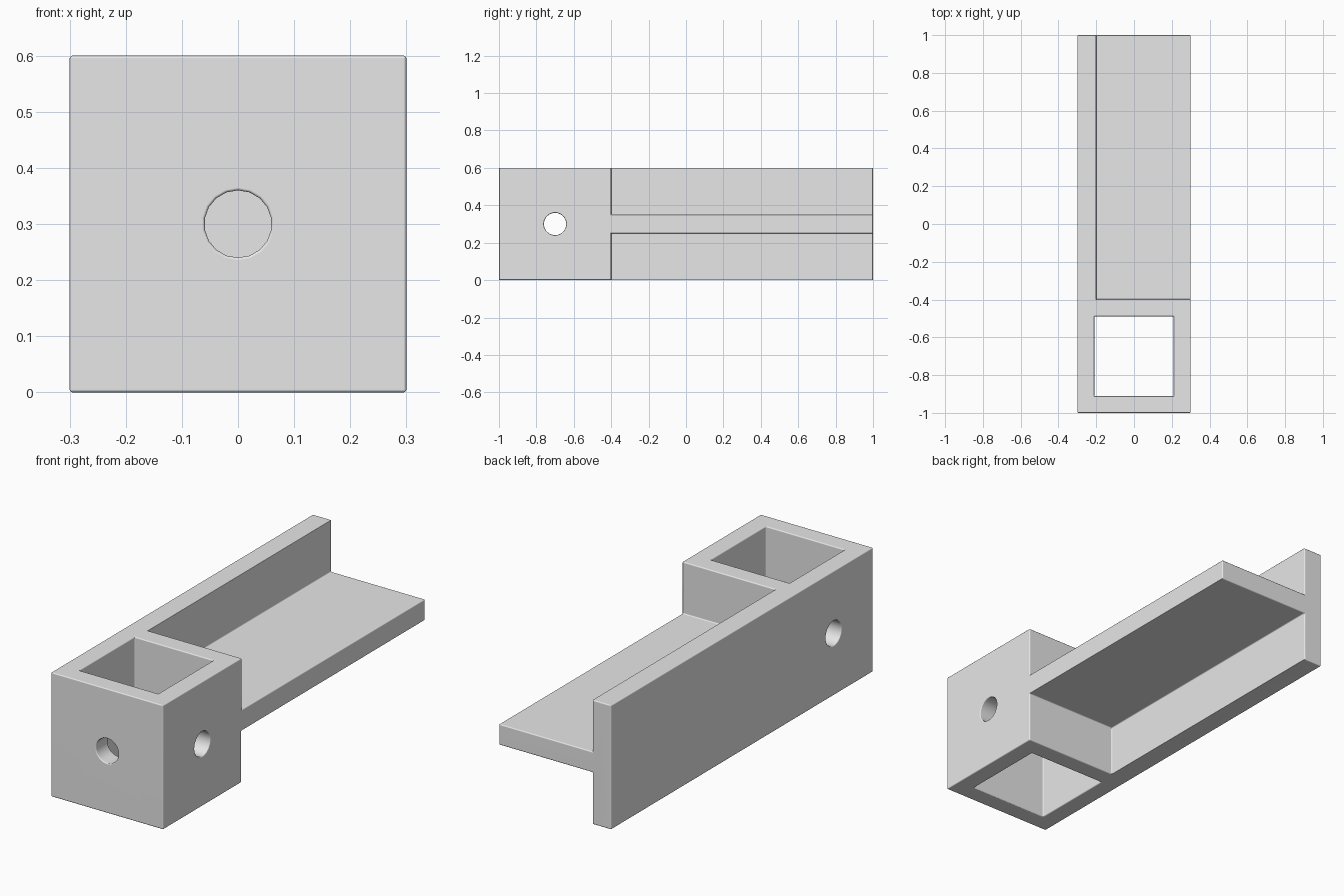
import bpy, bmesh, math
from mathutils import Matrix, Vector

old = bpy.data.objects.get("Cube")
if old:
    bpy.data.objects.remove(old, do_unlink=True)

grey = bpy.data.materials.new("plain grey")
grey.use_nodes = True
grey.diffuse_color = (0.8, 0.8, 0.8, 1)
grey.node_tree.nodes["Principled BSDF"].inputs["Base Color"].default_value = (0.8, 0.8, 0.8, 1)


def finish(name, bm):
    mesh = bpy.data.meshes.new(name)
    bm.to_mesh(mesh)
    bm.free()
    mesh.materials.append(grey)
    obj = bpy.data.objects.new(name, mesh)
    bpy.context.collection.objects.link(obj)
    return obj


def box(name, lo, hi):
    lo, hi = Vector(lo), Vector(hi)
    bm = bmesh.new()
    matrix = Matrix.Translation((lo + hi) / 2) @ Matrix.Diagonal((*(hi - lo), 1))
    bmesh.ops.create_cube(bm, size=1, matrix=matrix)
    return finish(name, bm)


def rod(name, centre, length, axis):
    bm = bmesh.new()
    matrix = Matrix.Translation(centre) @ Matrix.Rotation(math.pi / 2, 4, axis)
    bmesh.ops.create_cone(bm, cap_ends=True, segments=18, radius1=0.06,
                          radius2=0.06, depth=length, matrix=matrix)
    return finish(name, bm)


def apply_modifiers(obj):
    graph = bpy.context.evaluated_depsgraph_get()
    mesh = bpy.data.meshes.new_from_object(obj.evaluated_get(graph))
    obj.modifiers.clear()
    obj.data = mesh


def combine(obj, other, operation):
    mod = obj.modifiers.new(operation, 'BOOLEAN')
    mod.operation, mod.object, mod.solver = operation, other, 'EXACT'
    apply_modifiers(obj)
    bpy.data.objects.remove(other, do_unlink=True)
    # Merge coplanar faces so that only true edges are rounded
    bm = bmesh.new()
    bm.from_mesh(obj.data)
    bmesh.ops.remove_doubles(bm, verts=bm.verts, dist=0.0001)
    bmesh.ops.dissolve_limit(bm, angle_limit=0.01, verts=bm.verts, edges=bm.edges)
    bm.to_mesh(obj.data)
    bm.free()


# Long side wall, shelf and square socket block
bracket = box("socket_bracket", (-0.3, -1, 0), (-0.2, 1, 0.6))
combine(bracket, box("socket_block", (-0.3, -1, 0), (0.3, -0.4, 0.6)), 'UNION')
combine(bracket, box("shelf", (-0.25, -0.45, 0.25), (0.3, 1, 0.35)), 'UNION')

# Square socket, cross hole and front hole
combine(bracket, box("socket_cutter", (-0.21, -0.91, -0.1), (0.21, -0.49, 0.7)), 'DIFFERENCE')
combine(bracket, rod("cross_hole_cutter", (0, -0.7, 0.3), 0.8, 'Y'), 'DIFFERENCE')
combine(bracket, rod("front_hole_cutter", (0, -0.95, 0.3), 0.3, 'X'), 'DIFFERENCE')

# Small rounding on every edge
bevel = bracket.modifiers.new("rounded_edges", 'BEVEL')
bevel.width, bevel.segments = 0.012, 3
bevel.limit_method, bevel.angle_limit = 'ANGLE', math.radians(40)
apply_modifiers(bracket)

for poly in bracket.data.polygons:
    poly.use_smooth = True
weighted = bracket.modifiers.new("flat_face_normals", 'WEIGHTED_NORMAL')
weighted.keep_sharp = True
